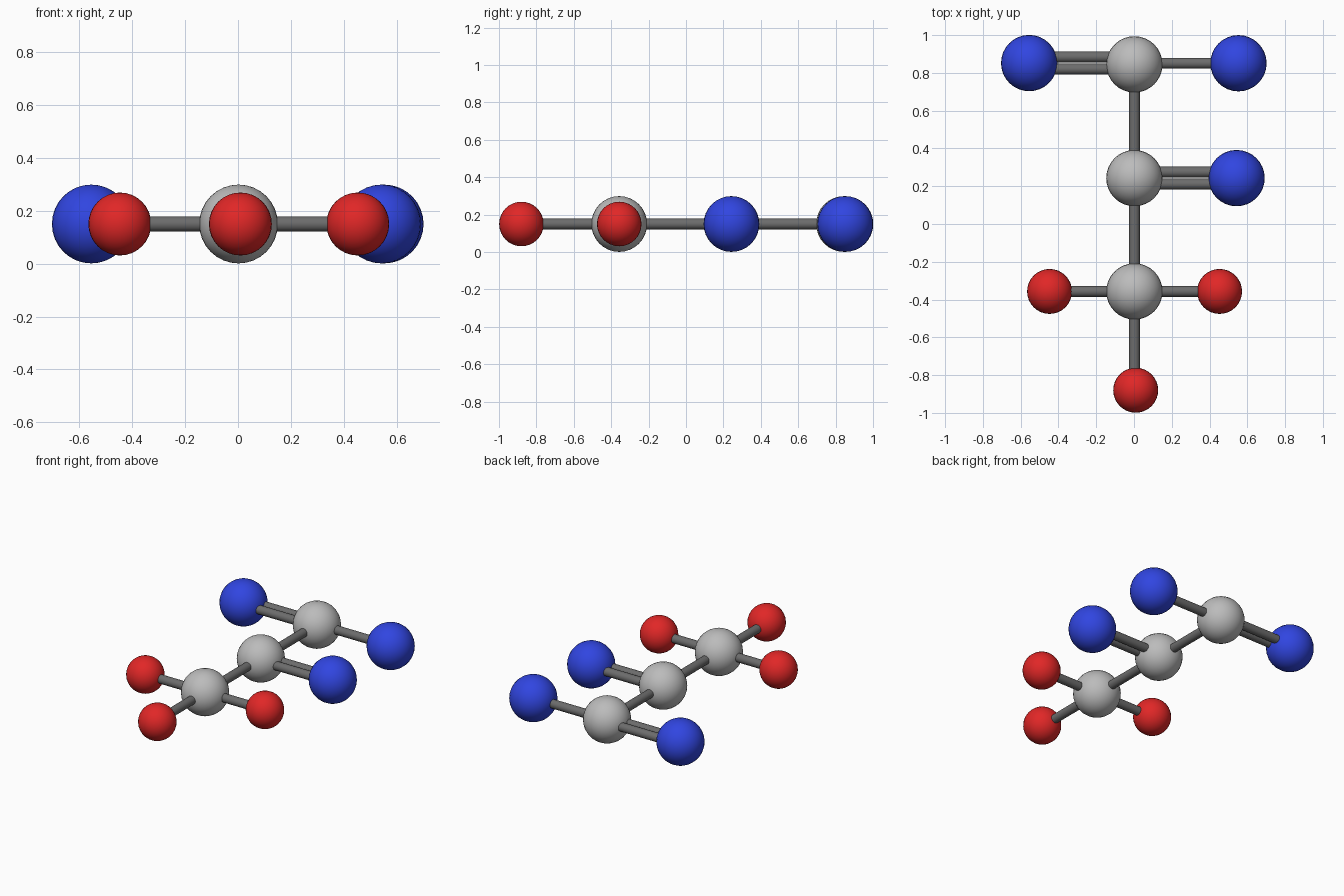
import bpy
from mathutils import Vector

if "Cube" in bpy.data.objects:
    bpy.data.objects.remove(bpy.data.objects["Cube"])

Z = 0.15


def material(name, colour):
    m = bpy.data.materials.new(name)
    m.diffuse_color = colour
    m.use_nodes = True
    m.node_tree.nodes["Principled BSDF"].inputs["Base Color"].default_value = m.diffuse_color
    return m


BLUE = material("blue", (0.03, 0.06, 0.75, 1))
RED = material("red", (0.75, 0.02, 0.02, 1))
GREY = material("light_grey", (0.5, 0.5, 0.5, 1))
DARK = material("dark_grey", (0.15, 0.15, 0.15, 1))


def finish(name, mat):
    ob = bpy.context.object
    ob.name = name
    ob.data.materials.append(mat)
    bpy.ops.object.shade_smooth_by_angle()


def ball(name, pos, radius, mat):
    bpy.ops.mesh.primitive_uv_sphere_add(segments=32, ring_count=16, radius=radius,
                                         location=(*pos, Z))
    finish(name, mat)


def rod(name, a, b, offset=0.0):
    # Cylinder between two ball centres, shifted sideways in the flat plane
    a, b = Vector((*a, Z)), Vector((*b, Z))
    d = b - a
    side = Vector((-d.y, d.x, 0)).normalized() * offset
    bpy.ops.mesh.primitive_cylinder_add(vertices=32, radius=0.029, depth=d.length,
                                        location=(a + b) / 2 + side,
                                        rotation=d.to_track_quat('Z', 'Y').to_euler())
    finish(name, DARK)


# Central chain of grey balls
chain = [(0.002, 0.845), (0.002, 0.243), (0.002, -0.357)]
for i, p in enumerate(chain):
    ball(f"chain_ball_{i + 1}", p, 0.149, GREY)
for i in range(2):
    rod(f"chain_rod_{i + 1}", chain[i], chain[i + 1])

# Outer balls: name, chain index, position, radius, material, double rod
outer = [
    ("blue_ball_back_left", 0, (-0.555, 0.852), 0.149, BLUE, True),
    ("blue_ball_back_right", 0, (0.553, 0.851), 0.149, BLUE, False),
    ("blue_ball_middle", 1, (0.543, 0.243), 0.149, BLUE, True),
    ("red_ball_left", 2, (-0.447, -0.357), 0.119, RED, False),
    ("red_ball_right", 2, (0.453, -0.357), 0.119, RED, False),
    ("red_ball_front", 2, (0.009, -0.88), 0.119, RED, False),
]
for name, i, pos, radius, mat, double in outer:
    ball(name, pos, radius, mat)
    # Rods run straight along the axes
    start = (0.002, pos[1]) if abs(pos[0]) > 0.1 else chain[i]
    end = pos if abs(pos[0]) > 0.1 else (0.002, pos[1])
    for k, off in enumerate((-0.032, 0.032) if double else (0.0,)):
        rod(f"{name}_rod_{k + 1}", start, end, off)
